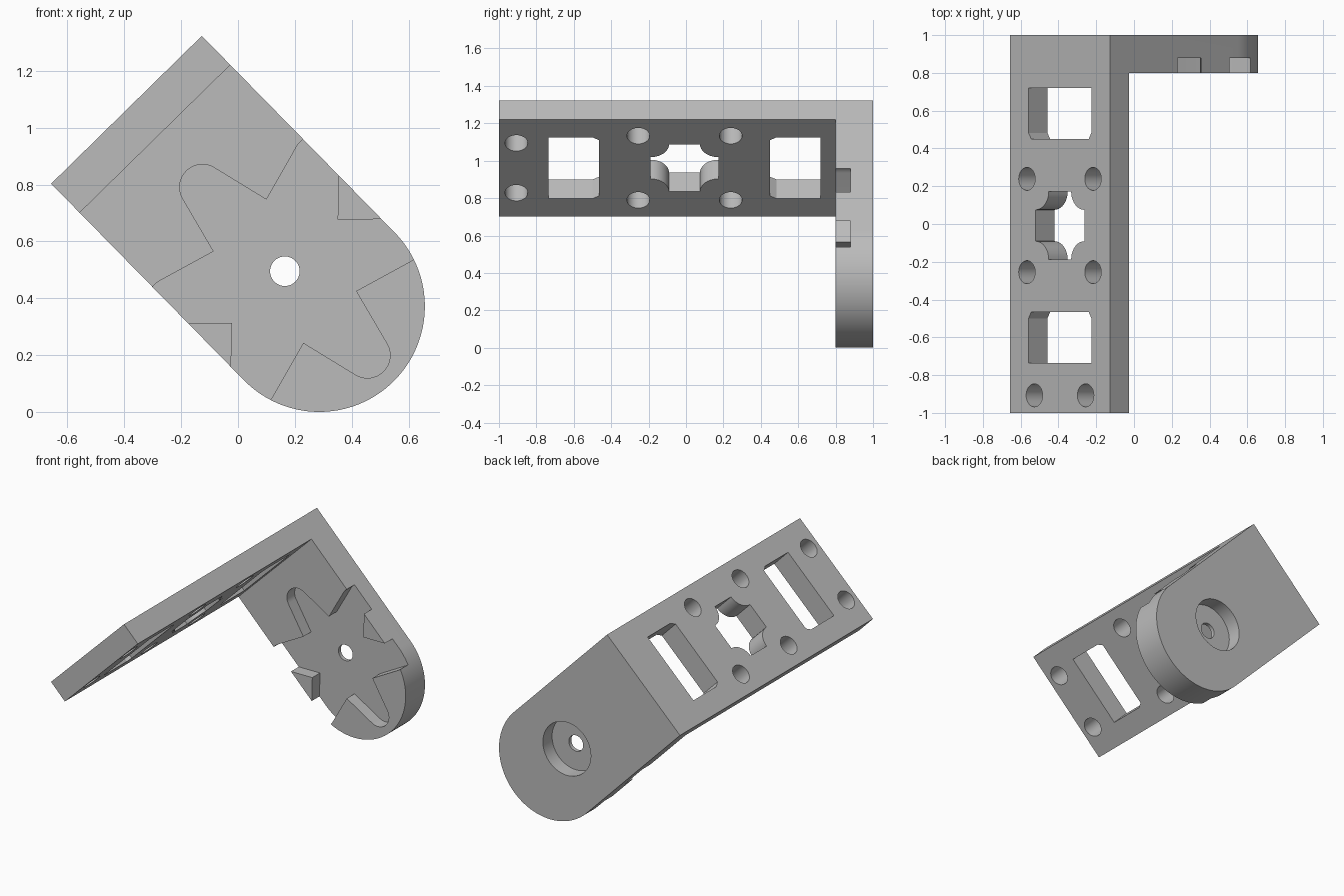
import bpy, bmesh, math
from mathutils import Matrix, Vector

cube = bpy.data.objects.get("Cube")
if cube:
    bpy.data.objects.remove(cube, do_unlink=True)

# Bracket frame: x across, y along the arm, z out of the arm's outer face
HALF = 0.371          # half width
ARM_T = 0.143         # arm thickness
PLATE_Y = 0.8         # front of the mounting plate
ROUND_Z = -0.968      # centre of the rounded end
HUB_Z = -0.795        # centre of the axle hole
MID_Y = -0.008        # centre of the arm's hole pattern


def prism(name, pts, axis, lo, hi):
    """Extrude a 2D outline along one axis from lo to hi."""
    def place(a, b, h):
        return {"x": (h, a, b), "y": (a, h, b), "z": (a, b, h)}[axis]
    bm = bmesh.new()
    face = bm.faces.new([bm.verts.new(place(a, b, lo)) for a, b in pts])
    ext = bmesh.ops.extrude_face_region(bm, geom=[face])
    move = Vector(place(0, 0, hi - lo))
    for v in ext["geom"]:
        if isinstance(v, bmesh.types.BMVert):
            v.co += move
    bmesh.ops.recalc_face_normals(bm, faces=bm.faces)
    mesh = bpy.data.meshes.new(name)
    bm.to_mesh(mesh)
    bm.free()
    obj = bpy.data.objects.new(name, mesh)
    bpy.context.collection.objects.link(obj)
    return obj


def arc(cx, cy, r, start, end, n):
    """Points on an arc, angles in degrees."""
    angles = [math.radians(start + (end - start) * i / n) for i in range(n + 1)]
    return [(cx + r * math.cos(a), cy + r * math.sin(a)) for a in angles]


def circle(cx, cy, r, n=40):
    return arc(cx, cy, r, 0, 360, n)[:-1]


def apply_boolean(obj, cutter, operation="DIFFERENCE"):
    mod = obj.modifiers.new("cut", "BOOLEAN")
    mod.operation, mod.solver, mod.object = operation, "EXACT", cutter
    bpy.context.view_layer.objects.active = obj
    bpy.ops.object.modifier_apply(modifier=mod.name)
    bpy.data.objects.remove(cutter, do_unlink=True)


# L-shaped body
tip = ROUND_Z - HALF - 0.02
body = prism("angle_bracket", [(-1, 0), (1, 0), (1, tip), (PLATE_Y, tip),
             (PLATE_Y, -ARM_T), (-1, -ARM_T)], "x", -HALF, HALF)

# Rounded end of the mounting plate
outline = [(0.6, 0.2), (-0.6, 0.2), (-0.6, ROUND_Z)]
outline += arc(0, ROUND_Z, HALF, 180, 360, 64) + [(0.6, ROUND_Z)]
apply_boolean(body, prism("end_shape", outline, "y", -1.2, 1.2), "INTERSECT")

# Six-armed horn recess, open where it passes the plate sides
star = []
for k in range(6):
    turn = Matrix.Rotation(math.radians(90 + 60 * k), 2)
    arm = [(0.225, -0.13)] + arc(0.414, 0, 0.08, -75, 75, 16)
    for p in arm:
        q = turn @ Vector(p)
        star.append((q.x, q.y + HUB_Z))
apply_boolean(body, prism("horn_recess", star, "y", 0.7, 0.88))

# Axle hole and counterbore at the back
apply_boolean(body, prism("axle_hole", circle(0, HUB_Z, 0.052), "y", 0.7, 1.1))
apply_boolean(body, prism("counterbore", circle(0, HUB_Z, 0.174, 64), "y", 0.905, 1.1))


def cut_arm(name, pts):
    apply_boolean(body, prism(name, pts, "z", -0.3, 0.1))


# Screw holes in the arm
for side in (-1, 1):
    for x, y in ((0.245, MID_Y - 0.247), (0.245, MID_Y + 0.247), (0.19, -0.907)):
        cut_arm("screw_hole", circle(side * x, y, 0.061))

# Windows, with chamfered corners facing the middle
for side in (-1, 1):
    near, far, w = 0.458, 0.728, 0.233
    pts = [(-w, far), (-w, near + 0.033), (-w + 0.02, near),
           (w - 0.02, near), (w, near + 0.033), (w, far)]
    cut_arm("window", [(x, MID_Y + side * y) for x, y in pts])

# Central opening: a square with scooped corners
s, scoop = 0.181, 0.098
pts = []
for sx, sy, start in ((1, 1, 270), (-1, 1, 0), (-1, -1, 90), (1, -1, 180)):
    pts += arc(sx * s, MID_Y + sy * s, scoop, start, start - 90, 10)
cut_arm("central_opening", pts)

# Single grey finish
mat = bpy.data.materials.new("plain_grey")
mat.use_nodes = True
colour = (0.5, 0.5, 0.5, 1)
mat.diffuse_color = colour
mat.node_tree.nodes["Principled BSDF"].inputs["Base Color"].default_value = colour
body.data.materials.clear()
body.data.materials.append(mat)
for p in body.data.polygons:
    p.material_index = 0

# Smooth the round walls, then tilt the bracket into place
bpy.ops.object.select_all(action="DESELECT")
body.select_set(True)
bpy.context.view_layer.objects.active = body
bpy.ops.object.shade_smooth_by_angle(angle=math.radians(25))
body.matrix_world = (Matrix.Translation((-0.392, 0, 1.063))
                     @ Matrix.Rotation(math.radians(-44.45), 4, "Y"))
